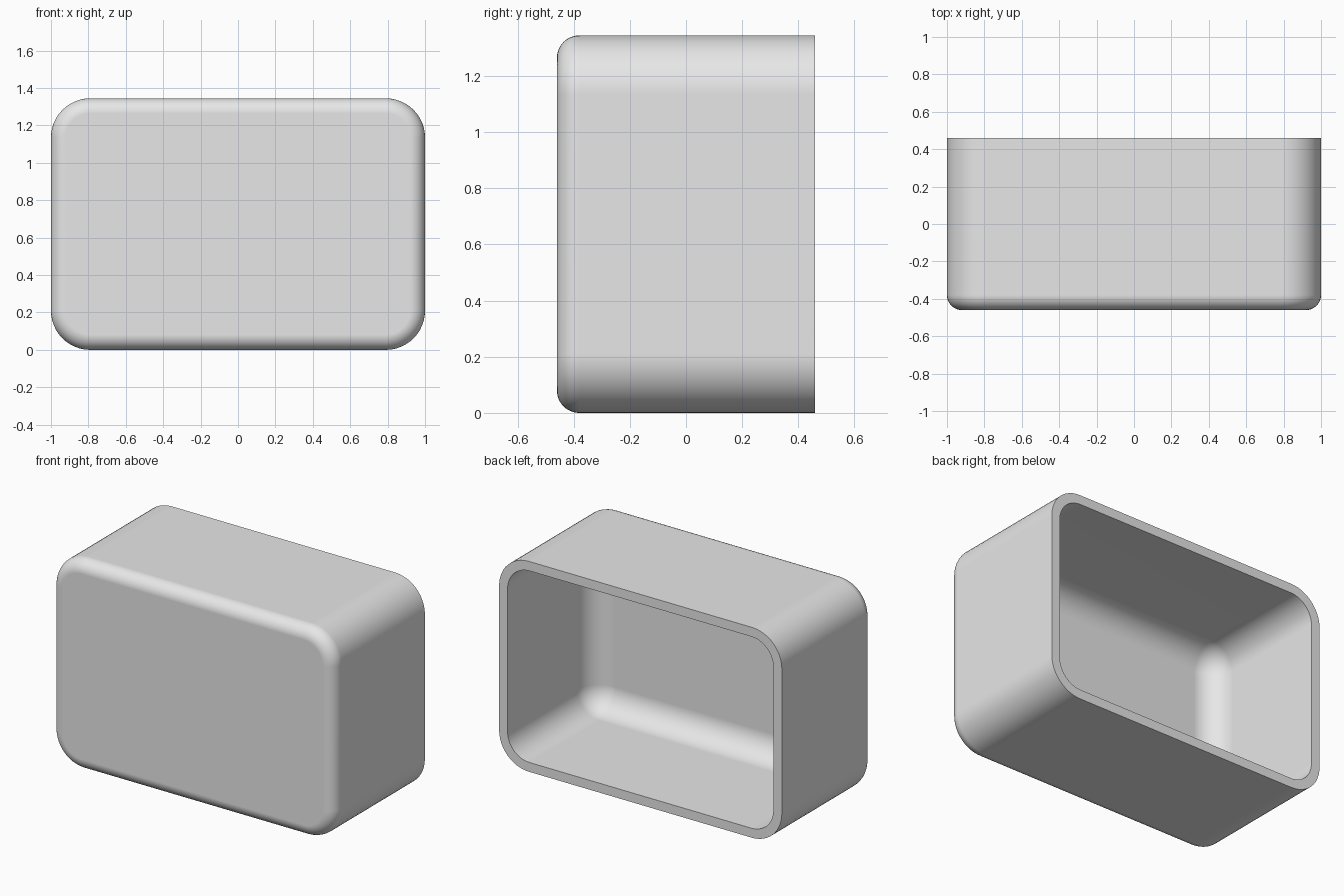
import bpy, bmesh
from math import sin, cos, pi

cube = bpy.data.objects.get("Cube")
if cube:
    bpy.data.objects.remove(cube, do_unlink=True)

W, H, D = 2.0, 1.345, 0.92      # width, height, depth
WALL = 0.06                     # wall thickness
CORNER, FRONT = 0.21, 0.08      # outer corner radius and front edge radius
INNER = 0.155                   # radius used for every inner edge
STEPS = 12

grey = bpy.data.materials.new("light_grey")
grey.use_nodes = True
grey.diffuse_color = (0.8, 0.8, 0.8, 1)
grey.node_tree.nodes["Principled BSDF"].inputs["Base Color"].default_value = (0.8, 0.8, 0.8, 1)


def ring(bm, inset, radius, y):
    """Rounded rectangle of vertices across the depth axis."""
    verts = []
    cx, cz = W / 2 - inset - radius, H / 2 - inset - radius
    for quarter, (sx, sz) in enumerate([(1, 1), (-1, 1), (-1, -1), (1, -1)]):
        for i in range(STEPS + 1):
            a = (quarter + i / STEPS) * pi / 2
            verts.append(bm.verts.new((sx * cx + radius * cos(a), y,
                                       H / 2 + sz * cz + radius * sin(a))))
    return verts


def fillet(bm, inset, corner, radius, y):
    """Rings that round from the closed front face into the side walls."""
    rings = []
    for i in range(STEPS + 1):
        a = i / STEPS * pi / 2
        cut = radius * (1 - sin(a))
        rings.append(ring(bm, inset + cut, max(corner - cut, 0), y + radius * (1 - cos(a))))
    return rings


bm = bmesh.new()
outer = fillet(bm, 0, CORNER, FRONT, -D / 2)
inner = fillet(bm, WALL, INNER, INNER, -D / 2 + WALL)
rims = [ring(bm, 0, CORNER, D / 2), ring(bm, WALL, INNER, D / 2)]
rings = outer + rims + inner[::-1]

# Outer skin, back rim and inner skin, then the two front panels
for a, b in zip(rings, rings[1:]):
    for i in range(len(a)):
        j = (i + 1) % len(a)
        bm.faces.new((a[i], a[j], b[j], b[i]))
bm.faces.new(rings[0])
bm.faces.new(rings[-1])
bmesh.ops.remove_doubles(bm, verts=bm.verts, dist=0.0001)
bmesh.ops.recalc_face_normals(bm, faces=bm.faces)

mesh = bpy.data.meshes.new("hollow_case")
bm.to_mesh(mesh)
bm.free()
case = bpy.data.objects.new("hollow_case", mesh)
bpy.context.collection.objects.link(case)
mesh.materials.append(grey)

# Smooth rounded edges with a crisp back rim
bpy.ops.object.select_all(action="DESELECT")
case.select_set(True)
bpy.context.view_layer.objects.active = case
bpy.ops.object.shade_smooth_by_angle(angle=pi / 6)
weighted = case.modifiers.new("even_shading", "WEIGHTED_NORMAL")
weighted.keep_sharp = True
